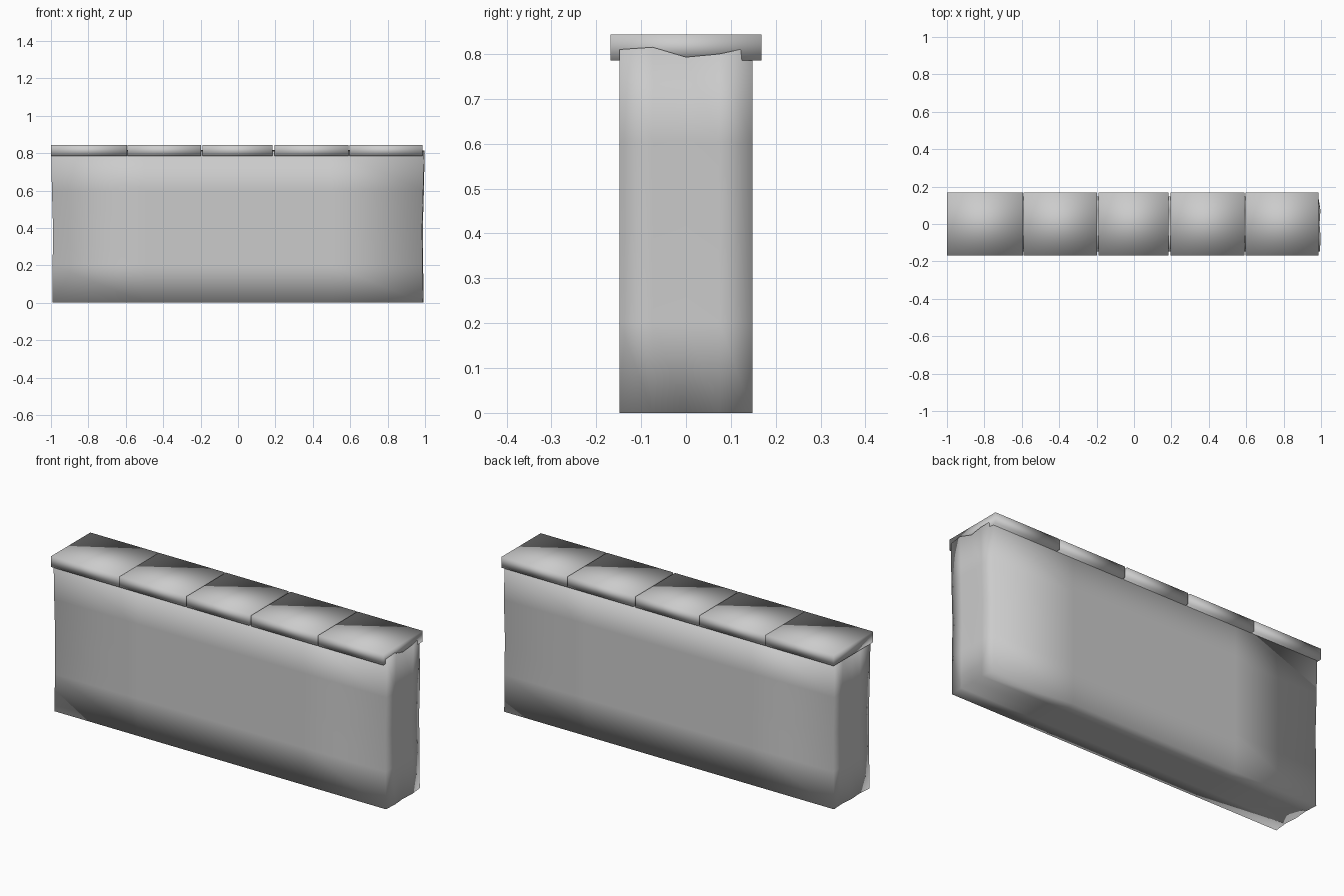
import bpy, bmesh
from mathutils import Vector

cube = bpy.data.objects.get("Cube")
if cube:
    bpy.data.objects.remove(cube, do_unlink=True)

stone = bpy.data.materials.new("grey stone")
stone.use_nodes = True
GREY = (0.6, 0.6, 0.6, 1)
stone.diffuse_color = GREY
stone.node_tree.nodes["Principled BSDF"].inputs["Base Color"].default_value = GREY


def block(name, low, high, cuts=0, shape=None):
    """Smooth-shaded box between two corners, optionally cut and reshaped."""
    low, high = Vector(low), Vector(high)
    bm = bmesh.new()
    bmesh.ops.create_cube(bm, size=1)
    if cuts:
        bmesh.ops.subdivide_edges(bm, edges=bm.edges[:], cuts=cuts, use_grid_fill=True)
    for v in bm.verts:
        grid = [round((c + 0.5) * (cuts + 1)) for c in v.co]
        v.co = (low + high) / 2 + v.co * (high - low)
        if shape:
            shape(v, grid)
    for f in bm.faces:
        f.smooth = True
    mesh = bpy.data.meshes.new(name)
    bm.to_mesh(mesh)
    bm.free()
    mesh.materials.append(stone)
    obj = bpy.data.objects.new(name, mesh)
    bpy.context.scene.collection.objects.link(obj)
    return obj


# Uneven top edge and roughly cut ends of the wall
TOP = [0.81, 0.815, 0.793, 0.80, 0.816]
END_BY_ROW = [0.988, 0.986, 0.984, 0.990, 0.994]
END_BY_COLUMN = [0.0, 0.004, -0.002, 0.003, -0.005]


def rough_wall(v, grid):
    i, j, k = grid
    if k == 4:
        v.co.z = TOP[j]
    if i == 4:
        v.co.x = END_BY_ROW[k] + END_BY_COLUMN[j]
        if j == 4 and k == 4:
            v.co.x = 0.98
    elif i == 0:
        v.co.x = -END_BY_ROW[k] + END_BY_COLUMN[4 - j]


block("wall", (-0.99, -0.148, 0), (0.99, 0.148, 0.805), 3, rough_wall)

# Row of capping stones
SPANS = [(-1, -0.594), (-0.59, -0.198), (-0.19, 0.184), (0.196, 0.59), (0.597, 0.986)]
for n, (x0, x1) in enumerate(SPANS, 1):
    block(f"cap_stone_{n}", (x0, -0.168, 0.785), (x1, 0.168, 0.843))
